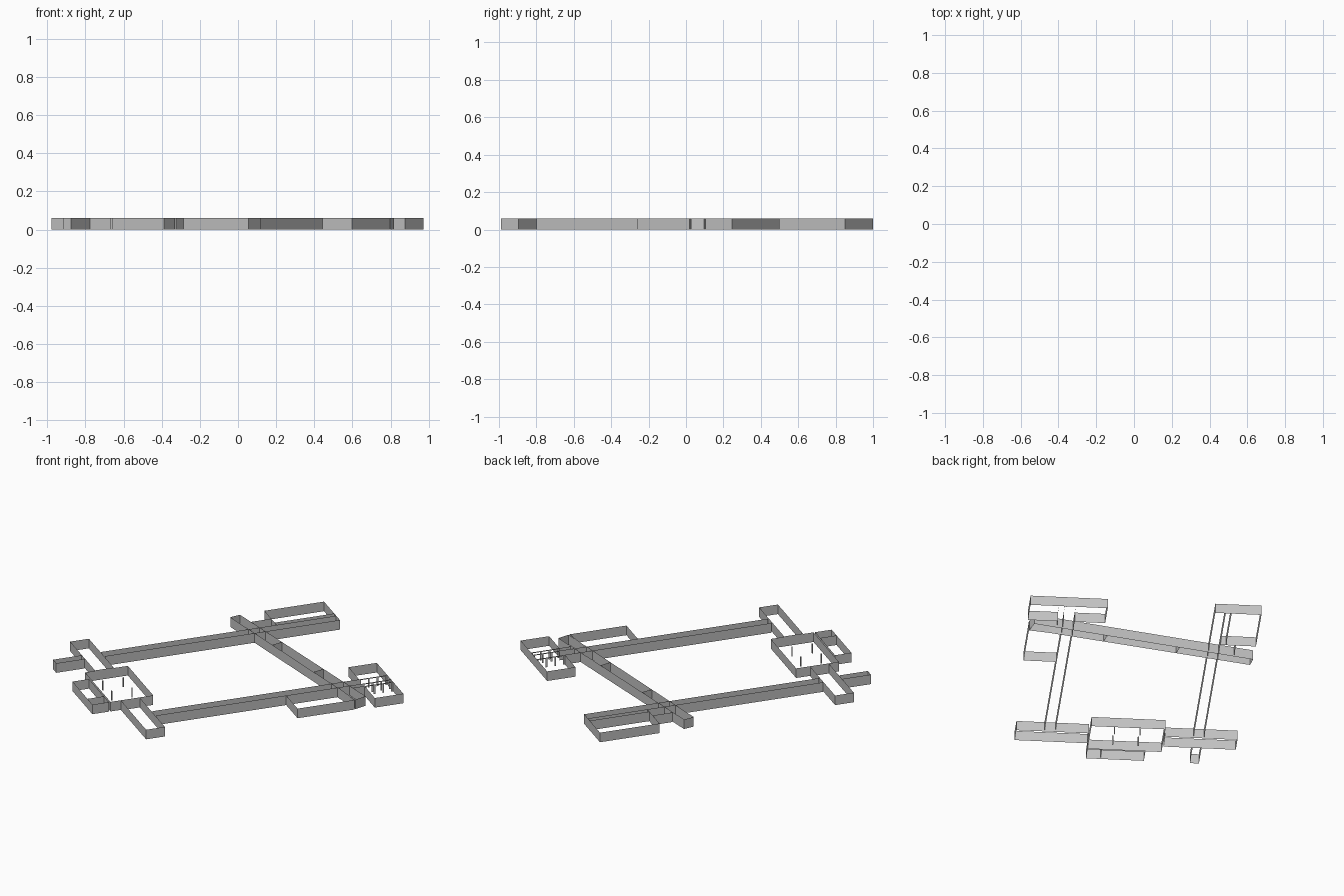
import bpy
from math import radians
from mathutils import Matrix

HEIGHT = 0.06
TURN = radians(55)          # the whole plan is turned on the ground
TURN_PLAN = Matrix.Rotation(TURN, 4, 'Z') @ Matrix.Scale(-1, 4, (0, 1, 0))

if "Cube" in bpy.data.objects:
    bpy.data.objects.remove(bpy.data.objects["Cube"], do_unlink=True)

grey = bpy.data.materials.new("plain grey")
grey.use_nodes = True
colour = (0.55, 0.55, 0.55, 1)
grey.diffuse_color = colour
grey.node_tree.nodes["Principled BSDF"].inputs["Base Color"].default_value = colour


def walls(name, *paths, low=0.0):
    """Upright sheets along plan paths of (along, across) points."""
    verts, faces = [], []
    for path in paths:
        for start, end in zip(path, path[1:]):
            n = len(verts)
            for (a, c), z in ((start, low), (end, low), (end, HEIGHT), (start, HEIGHT)):
                verts.append(TURN_PLAN @ Matrix.Translation((a, c, z)).to_translation())
            faces.append((n, n + 1, n + 2, n + 3))
    mesh = bpy.data.meshes.new(name)
    mesh.from_pydata(verts, [], faces)
    mesh.materials.append(grey)
    obj = bpy.data.objects.new(name, mesh)
    bpy.context.collection.objects.link(obj)
    return obj


def rect(a, b, c, d):
    return [(a, c), (b, c), (b, d), (a, d), (a, c)]


def room(name, a, b, c, d):
    return walls(name, rect(a, b, c, d))


# Long corridors
FRONT, BACK = -0.66, 0.76
walls("right_corridor", [(FRONT, -0.457), (BACK, -0.457)], [(FRONT, -0.397), (BACK, -0.397)],
      [(BACK, -0.49), (BACK, -0.397)])
walls("left_corridor", [(FRONT, 0.39), (0.59, 0.39)], [(FRONT, 0.452), (0.59, 0.452)],
      [(BACK, 0.39), (BACK, 0.485)])

# Back rooms and their links
room("right_back_room", 0.40, BACK, -0.66, -0.49)
walls("right_link", [(0.28, -0.546), (0.40, -0.546)], [(0.40, -0.49), (0.40, -0.457)])
walls("left_back_inner_room", [(0.59, 0.39), (0.59, 0.216), (BACK, 0.216), (BACK, 0.39)])
walls("left_back_outer_room", [(0.588, 0.485), (0.588, 0.656), (BACK, 0.656), (BACK, 0.485)])
walls("left_link", [(0.52, 0.485), (0.588, 0.485)])
walls("left_side_room", [(0.442, 0.456), (0.47, 0.64), (0.127, 0.64), (0.127, 0.452)])

# Open partitions at the back of the left corridor: thin rail on posts
for i, across in enumerate((0.39, 0.452, 0.485)):
    walls(f"partition_rail_{i}", [(0.59, across), (BACK, across)], low=0.054)
    for k in range(4):
        a = 0.59 + k * 0.053
        walls(f"partition_post_{i}_{k}", [(a, across), (a + 0.01, across)])

# Slanted cross corridor with two dividers
back_right, back_left = (0.251, -0.657), (0.547, 0.615)
front_right, front_left = (0.188, -0.645), (0.478, 0.637)


def along(p, q, f):
    return tuple(u + (v - u) * f for u, v in zip(p, q))


def cross(f):
    return [along(back_right, back_left, f), along(front_right, front_left, f)]


walls("cross_corridor", [back_right, back_left, front_left, front_right, back_right])
walls("cross_dividers", cross(0.335), cross(0.665))

# Front wings, hall and annex
room("right_front_wing", -0.778, -0.665, -0.648, -0.236)
room("left_front_wing", -0.778, -0.665, 0.197, 0.612)
walls("front_stub", [(-0.78, -0.453), (-0.952, -0.453), (-0.952, -0.402), (-0.78, -0.402)])
room("hall", -0.84, -0.582, -0.23, 0.191)
room("hall_annex", -0.949, -0.85, -0.139, 0.19)
walls("annex_divider", [(-0.949, 0.108), (-0.85, 0.108)])

# Four slim posts inside the hall
for a in (-0.66, -0.783):
    for c in (-0.093, 0.053):
        room("hall_post", a - 0.003, a + 0.003, c - 0.003, c + 0.003)
